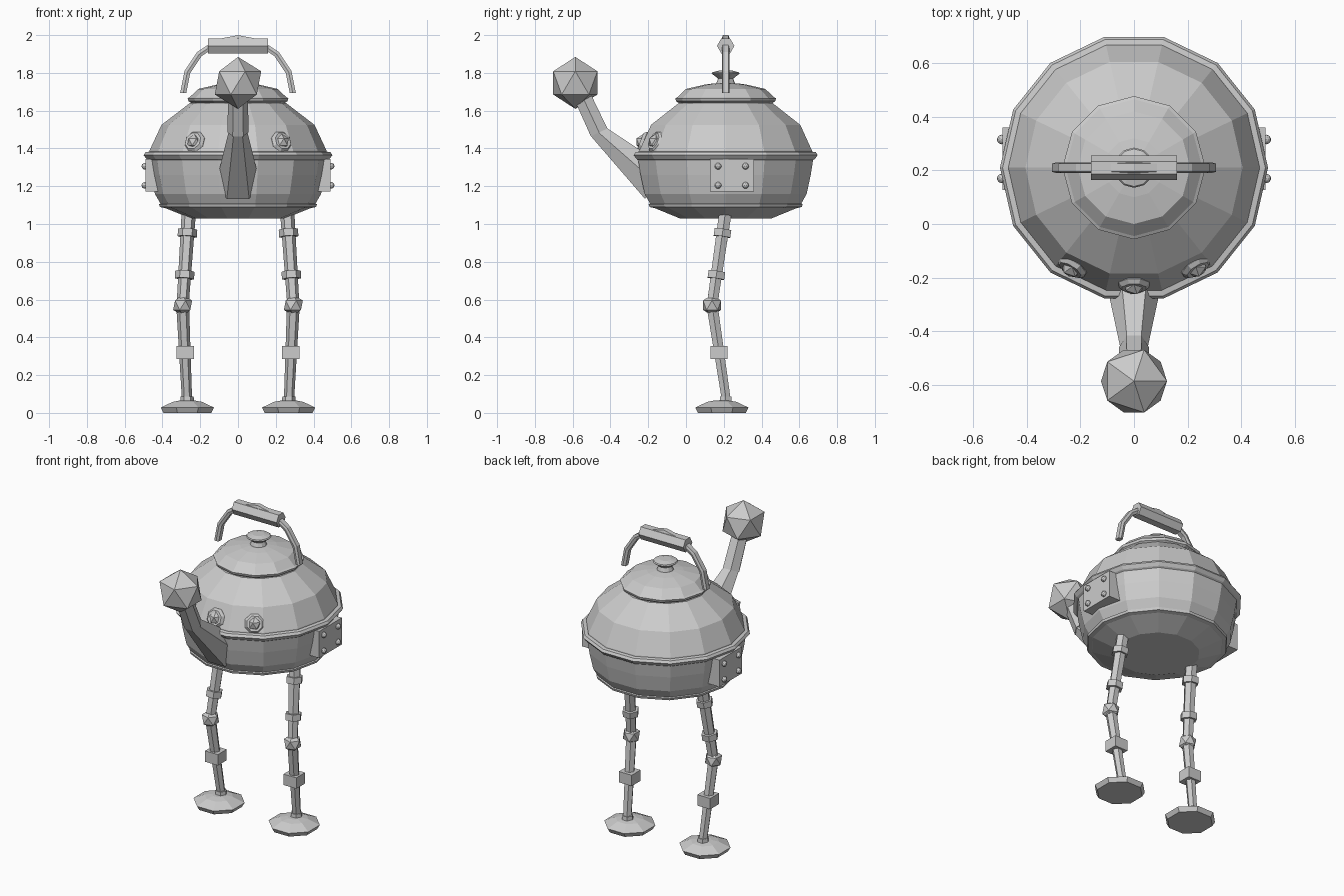
import bpy, bmesh, math
from mathutils import Vector, Matrix

if "Cube" in bpy.data.objects:
    bpy.data.objects.remove(bpy.data.objects["Cube"])

CY = 0.21  # body axis in y
metal = bpy.data.materials.new("light_grey_metal")
metal.diffuse_color = (0.6, 0.6, 0.6, 1)
metal.use_nodes = True
metal.node_tree.nodes["Principled BSDF"].inputs["Base Color"].default_value = metal.diffuse_color


def finish(name, bm):
    bmesh.ops.recalc_face_normals(bm, faces=bm.faces[:])
    me = bpy.data.meshes.new(name)
    bm.to_mesh(me)
    bm.free()
    me.materials.append(metal)
    ob = bpy.data.objects.new(name, me)
    bpy.context.collection.objects.link(ob)
    return ob


def skin(bm, rings):
    """Joins rings of points into a capped solid."""
    vs = [[bm.verts.new(p) for p in r] for r in rings]
    n = len(vs[0])
    for a, b in zip(vs, vs[1:]):
        for i in range(n):
            bm.faces.new((a[i], a[(i + 1) % n], b[(i + 1) % n], b[i]))
    bm.faces.new(vs[0][::-1])
    bm.faces.new(vs[-1])


def lathe(name, profile, sides, matrix, turn=0.0):
    """Revolves (radius, height) pairs around the matrix z axis."""
    bm = bmesh.new()
    skin(bm, [[matrix @ Vector((r * math.cos(turn + i * math.tau / sides),
                                r * math.sin(turn + i * math.tau / sides), h))
               for i in range(sides)] for r, h in profile])
    return finish(name, bm)


def tube(name, a, b, r1, r2, sides=6, turn=0.0):
    a, b = Vector(a), Vector(b)
    m = aim(a, b - a)
    return lathe(name, [(r1, 0), (r2, (b - a).length)], sides, m, turn)


def aim(pos, direction):
    """Frame whose z follows direction and whose x stays level."""
    z = Vector(direction).normalized()
    x = Vector((1, 0, 0))
    if abs(z.x) > 0.3:
        x = Vector((0, 0, 1)).cross(z)
    x = (x - z * x.dot(z)).normalized()
    y = z.cross(x)
    m = Matrix((x, y, z)).transposed().to_4x4()
    m.translation = pos
    return m


def ball(name, pos, r, level=1):
    bm = bmesh.new()
    bmesh.ops.create_icosphere(bm, subdivisions=level, radius=r,
                               matrix=Matrix.Translation(pos))
    return finish(name, bm)


def box(name, pos, size):
    bm = bmesh.new()
    bmesh.ops.create_cube(bm, size=1, matrix=Matrix.Translation(pos)
                          @ Matrix.Diagonal((*size, 1)))
    return finish(name, bm)


# Kettle body with its two raised bands
axis = Matrix.Translation((0, CY, 0))
lathe("body", [(0.25, 1.03), (0.40, 1.09), (0.44, 1.16), (0.462, 1.26),
               (0.475, 1.34), (0.468, 1.39), (0.405, 1.525), (0.255, 1.64)],
      14, axis)
lathe("waist_band", [(0.47, 1.335), (0.485, 1.345), (0.5, 1.365),
                     (0.49, 1.38), (0.46, 1.385)], 14, axis)
lathe("lower_band", [(0.39, 1.085), (0.413, 1.09), (0.418, 1.105),
                     (0.40, 1.115)], 14, axis)

# Lid and knob
lathe("lid", [(0.24, 1.635), (0.262, 1.65), (0.267, 1.665), (0.255, 1.672),
              (0.21, 1.715), (0.11, 1.738), (0.06, 1.745)], 12, axis)
lathe("lid_knob", [(0.055, 1.73), (0.04, 1.77), (0.075, 1.797),
                   (0.07, 1.803), (0.035, 1.812)], 12, axis)

# Handle arch and hexagonal grip
bm = bmesh.new()
arch = []
for k in range(9):
    t = math.pi * k / 8
    arch.append([(r * math.cos(t), CY + y, 1.694 + r * math.sin(t))
                 for r, y in ((0.274, 0.015), (0.29, 0.02), (0.306, 0.015),
                              (0.306, -0.015), (0.29, -0.02), (0.274, -0.015))])
skin(bm, arch)
finish("handle_arch", bm)
tube("handle_grip", (-0.16, CY, 1.943), (0.16, CY, 1.943), 0.046, 0.046)

# Spout in two sections with a faceted ball at the tip
tube("spout_lower", (0, -0.15, 1.21), (0, -0.475, 1.495), 0.118, 0.048)
tube("spout_upper", (0, -0.46, 1.485), (0, -0.56, 1.70), 0.056, 0.052)
ball("spout_ball", (0, -0.586, 1.747), 0.1375)

# Portholes around the front
for k, a in enumerate((-32, 0, 32)):
    d = Vector((math.sin(math.radians(a)), -math.cos(math.radians(a)), 0))
    pos = Vector((0, CY, 1.43)) + d * 0.425
    d.z = 0.4
    m = aim(pos, d)
    lathe(f"porthole_ring_{k}", [(0.062, -0.02), (0.062, 0.012), (0.048, 0.028)],
          8, m, math.pi / 8)
    ball(f"porthole_lens_{k}", m @ Vector((0, 0, 0.012)), 0.042)

for s, side in ((-1, "left"), (1, "right")):
    # Riveted side plate
    box(f"side_plate_{side}", (s * 0.445, 0.243, 1.258), (0.09, 0.232, 0.172))
    for j, y in enumerate((0.17, 0.315)):
        for k, z in enumerate((1.205, 1.306)):
            ball(f"rivet_{side}_{j}{k}", (s * 0.493, y, z), 0.018, 2)

    # Jointed leg
    hip, knee, ankle = [Vector((s * x, y, z)) for x, y, z in
                        ((0.26, 0.21, 1.07), (0.293, 0.138, 0.57),
                         (0.27, 0.213, 0.07))]
    tube(f"thigh_{side}", hip, knee, 0.038, 0.032)
    tube(f"shin_{side}", knee, ankle, 0.034, 0.027)
    ball(f"knee_{side}", knee, 0.056)
    for k, t in enumerate((0.235, 0.68)):
        c = hip.lerp(knee, t)
        d = (knee - hip).normalized() * 0.02
        tube(f"thigh_collar_{side}_{k}", c - d, c + d, 0.051, 0.051)
    box(f"shin_block_{side}", (s * 0.28, 0.174, 0.32), (0.092, 0.09, 0.07))

    # Ankle and octagonal foot
    foot = Matrix.Translation((s * 0.268, 0.19, 0))
    lathe(f"foot_{side}", [(0.137, 0), (0.153, 0.028), (0.085, 0.058),
                           (0.04, 0.066)], 8, foot, math.pi / 8)
    tube(f"ankle_{side}", (s * 0.269, 0.21, 0.05), (s * 0.269, 0.21, 0.088),
         0.038, 0.034)
